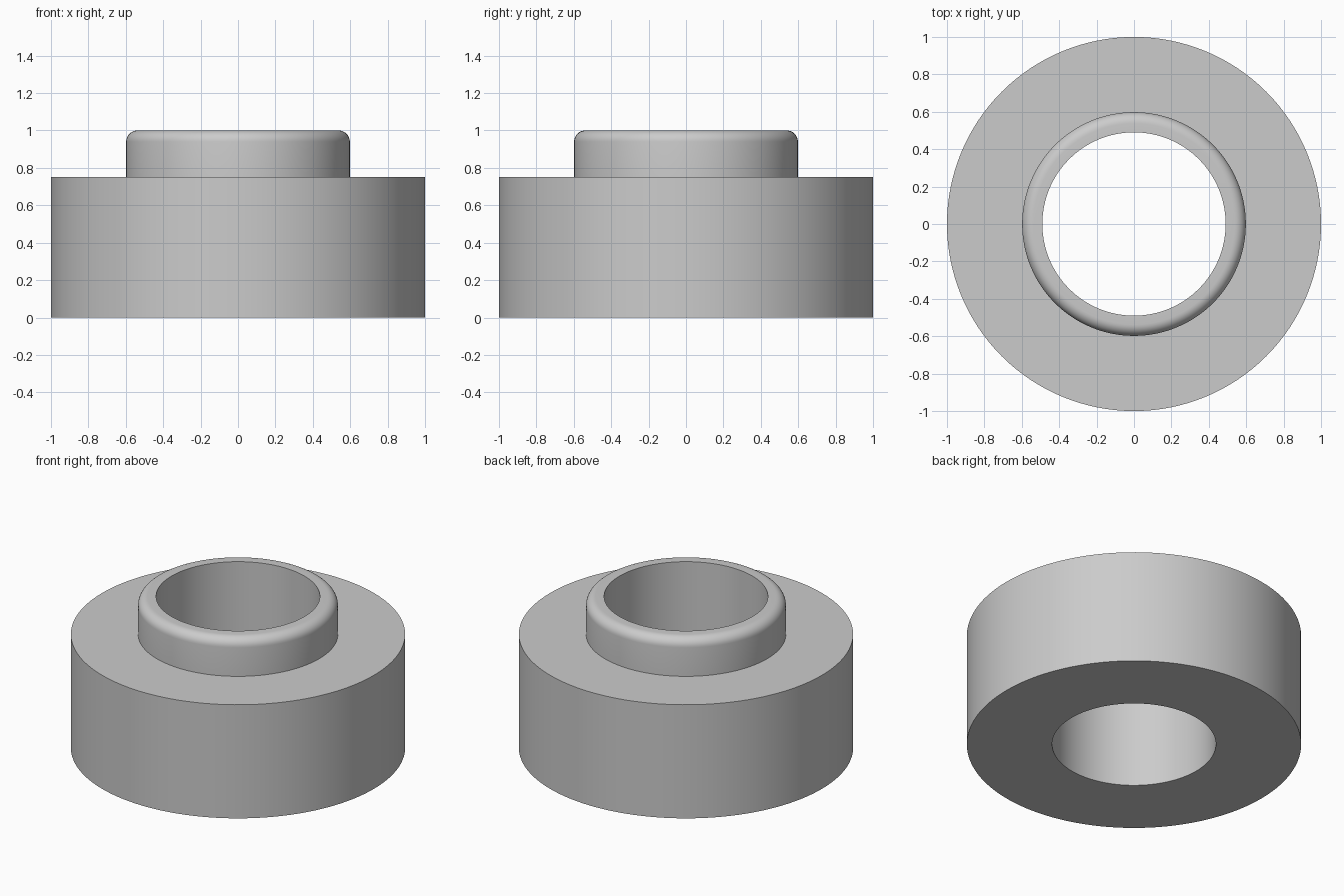
import bpy
import bmesh
from math import cos, sin, pi, radians
from mathutils import Vector

SEGMENTS = 128
BORE, COLLAR, OUTER = 0.49, 0.598, 1.0
STEP, TOP, FILLET = 0.75, 1.0, 0.06

cube = bpy.data.objects.get("Cube")
if cube:
    bpy.data.objects.remove(cube, do_unlink=True)

# Plain grey finish
grey = bpy.data.materials.new("plain grey")
grey.use_nodes = True
colour = (0.6, 0.6, 0.6, 1)
grey.diffuse_color = colour
grey.node_tree.nodes["Principled BSDF"].inputs["Base Color"].default_value = colour


def lathe(name, profile):
    """Revolve a closed (radius, height) profile around the z axis."""
    bm = bmesh.new()
    verts = [bm.verts.new((r, 0, z)) for r, z in profile]
    edges = [bm.edges.new((verts[i - 1], verts[i])) for i in range(len(verts))]
    bmesh.ops.spin(bm, geom=verts + edges, cent=(0, 0, 0), axis=Vector((0, 0, 1)),
                   angle=2 * pi, steps=SEGMENTS, use_merge=True)
    bmesh.ops.remove_doubles(bm, verts=bm.verts, dist=1e-5)
    bmesh.ops.recalc_face_normals(bm, faces=bm.faces)
    mesh = bpy.data.meshes.new(name)
    bm.to_mesh(mesh)
    bm.free()
    mesh.materials.append(grey)
    obj = bpy.data.objects.new(name, mesh)
    bpy.context.collection.objects.link(obj)
    bpy.ops.object.select_all(action="DESELECT")
    obj.select_set(True)
    bpy.context.view_layer.objects.active = obj
    bpy.ops.object.shade_smooth_by_angle(angle=radians(30))
    return obj


# Rounded upper rim of the collar
rim = [(COLLAR - FILLET + FILLET * cos(a), TOP - FILLET + FILLET * sin(a))
       for a in (i * pi / 16 for i in range(9))]

# Stepped bushing: wide body, narrower collar, straight through bore
lathe("stepped_bushing",
      [(BORE, 0), (OUTER, 0), (OUTER, STEP), (COLLAR, STEP)] + rim + [(BORE, TOP)])
